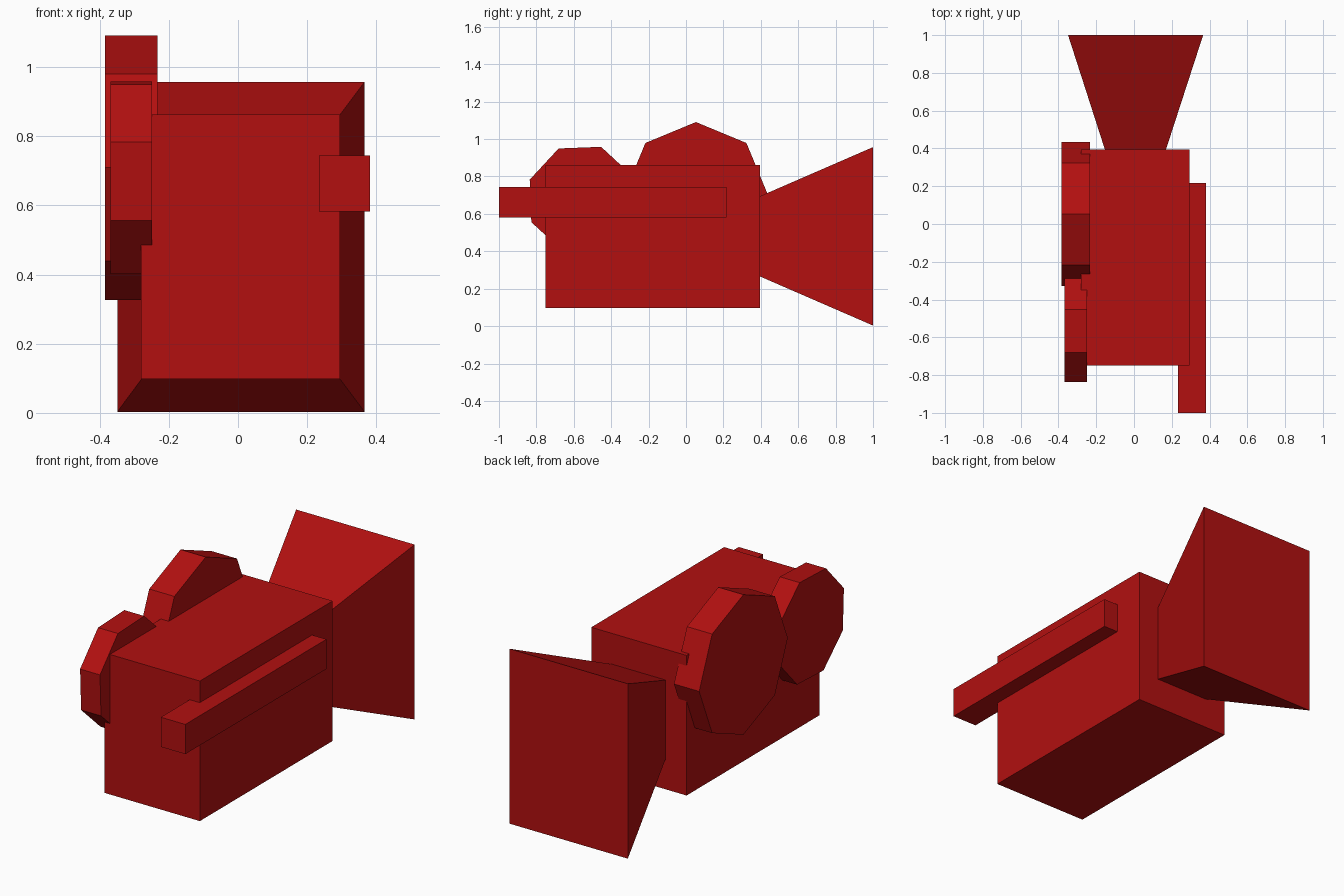
import bpy
import bmesh
from math import cos, sin, radians, pi
from mathutils import Matrix

cube = bpy.data.objects.get("Cube")
if cube:
    bpy.data.objects.remove(cube, do_unlink=True)

red = bpy.data.materials.new("deep red")
red.use_nodes = True
colour = (0.445, 0.005, 0.005, 1)
red.diffuse_color = colour
red.node_tree.nodes["Principled BSDF"].inputs["Base Color"].default_value = colour


def loft(name, start, end):
    """Closed solid between two matching outlines."""
    bm = bmesh.new()
    a = [bm.verts.new(p) for p in start]
    b = [bm.verts.new(p) for p in end]
    n = len(a)
    bm.faces.new(a)
    bm.faces.new(b[::-1])
    for i in range(n):
        j = (i + 1) % n
        bm.faces.new((a[j], a[i], b[i], b[j]))
    bmesh.ops.recalc_face_normals(bm, faces=bm.faces)
    mesh = bpy.data.meshes.new(name)
    bm.to_mesh(mesh)
    bm.free()
    mesh.materials.append(red)
    obj = bpy.data.objects.new(name, mesh)
    bpy.context.collection.objects.link(obj)
    return obj


def rect(x0, x1, y, z0, z1):
    return [(x0, y, z0), (x1, y, z0), (x1, y, z1), (x0, y, z1)]


def box(name, x0, x1, y0, y1, z0, z1):
    return loft(name, rect(x0, x1, y0, z0, z1), rect(x0, x1, y1, z0, z1))


def reel(name, x0, x1, y, z, radius, turn):
    """Eight-sided disc lying across the x axis."""
    angles = [radians(turn) + i * pi / 4 for i in range(8)]
    ring = [(y + radius * cos(t), z + radius * sin(t)) for t in angles]
    return loft(name, [(x0, *p) for p in ring], [(x1, *p) for p in ring])


# Main body and the long side bar
box("camera_body", -0.28, 0.295, -0.75, 0.395, 0.098, 0.862)
box("side_viewfinder", 0.234, 0.382, -1.0, 0.217, 0.582, 0.744)

# Film reels on the right side
reel("large_reel", -0.384, -0.232, 0.053, 0.709, 0.382, 0)
reel("small_reel", -0.368, -0.248, -0.557, 0.68, 0.297, 24.7)

# Flared hood at the back, its narrow end set into the body
loft("lens_hood", rect(-0.143, 0.158, 0.36, 0.281, 0.679),
     rect(-0.349, 0.366, 1.0, 0.003, 0.957))
